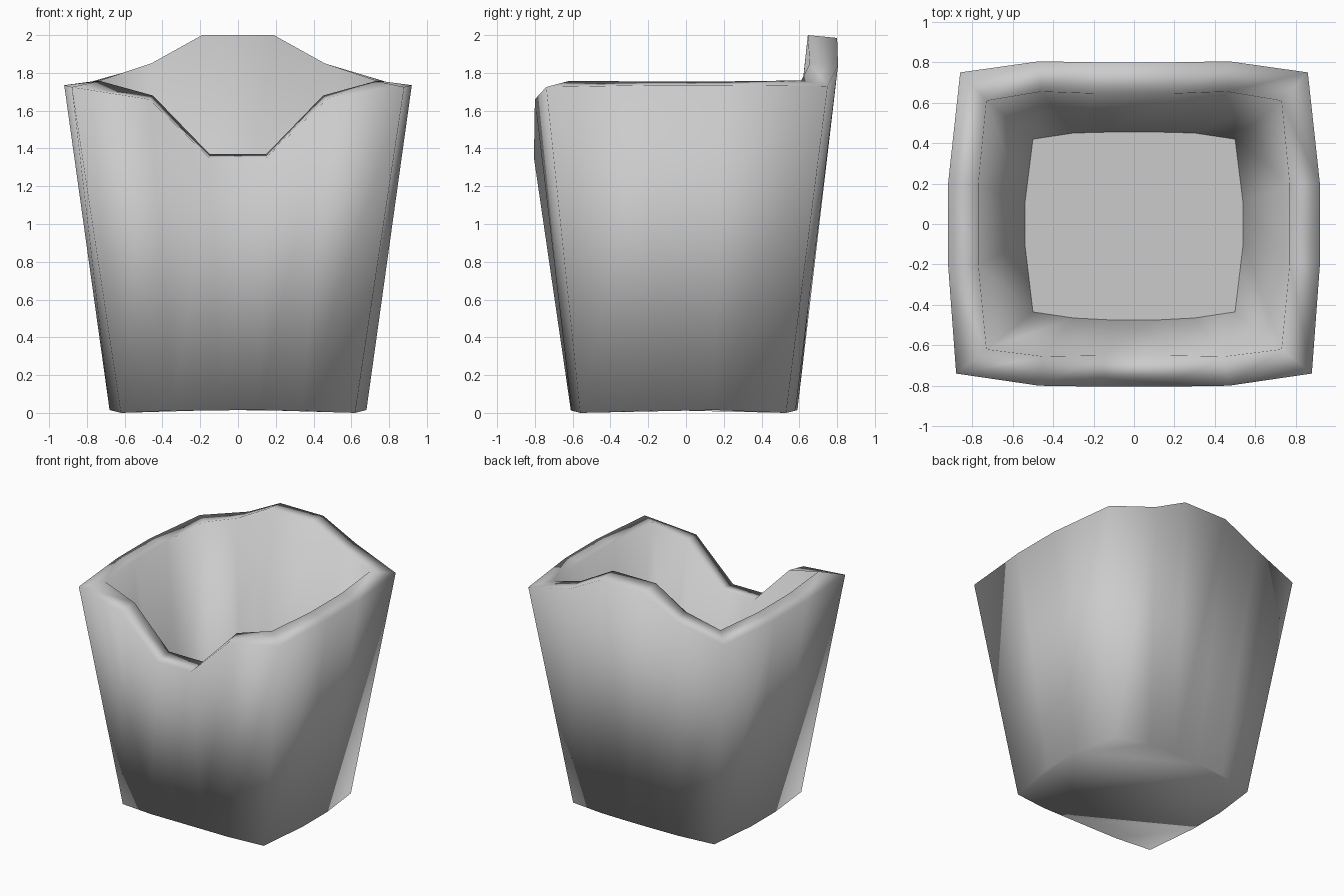
import bpy
import bmesh

cube = bpy.data.objects.get("Cube")
if cube:
    bpy.data.objects.remove(cube, do_unlink=True)

card = bpy.data.materials.new("grey card")
card.use_nodes = True
GREY = (0.6, 0.6, 0.6, 1)
card.diffuse_color = GREY
card.node_tree.nodes["Principled BSDF"].inputs["Base Color"].default_value = GREY

# Half outlines (x > 0), running from the front notch round the side to the back flap
BASE = [(.11, -.61, .015), (.34, -.605, .012), (.62, -.56, 0), (.68, -.15, .015),
        (.68, .15, .015), (.62, .53, 0), (.34, .58, .012), (.11, .59, .015)]
OUTER_RIM = [(.15, -.805, 1.35), (.47, -.8, 1.66), (.88, -.74, 1.725), (.92, -.2, 1.735),
             (.92, .2, 1.735), (.86, .75, 1.73), (.47, .805, 1.84), (.19, .8, 1.985)]
INNER_RIM = [(.15, -.65, 1.37), (.45, -.655, 1.68), (.73, -.62, 1.757), (.77, -.2, 1.755),
             (.77, .2, 1.755), (.73, .61, 1.76), (.46, .655, 1.85), (.19, .645, 2)]
FLOOR = [(.11, -.475, .2), (.3, -.465, .2), (.5, -.435, .2), (.54, -.1, .2),
         (.54, .1, .2), (.5, .42, .2), (.3, .45, .2), (.11, .455, .2)]

bm = bmesh.new()


def ring(half):
    """Close a half outline by mirroring it across x."""
    mirrored = [(-x, y, z) for x, y, z in reversed(half)]
    return [bm.verts.new(p) for p in half + mirrored]


def bridge(low, high):
    count = len(low)
    for i in range(count):
        j = (i + 1) % count
        bm.faces.new((low[i], low[j], high[j], high[i]))


# Outer wall, rolled rim and inner wall form one continuous skin
rings = [ring(half) for half in (BASE, OUTER_RIM, INNER_RIM, FLOOR)]
for low, high in zip(rings, rings[1:]):
    bridge(low, high)

# Underside and inside floor
bm.faces.new(list(reversed(rings[0])))
floor = bm.faces.new(rings[-1])
for face in bm.faces:
    face.smooth = True
floor.smooth = False
for edge in floor.edges:
    edge.smooth = False
bmesh.ops.recalc_face_normals(bm, faces=bm.faces)

mesh = bpy.data.meshes.new("open_carton")
bm.to_mesh(mesh)
bm.free()
mesh.materials.append(card)
carton = bpy.data.objects.new("open_carton", mesh)
bpy.context.collection.objects.link(carton)
